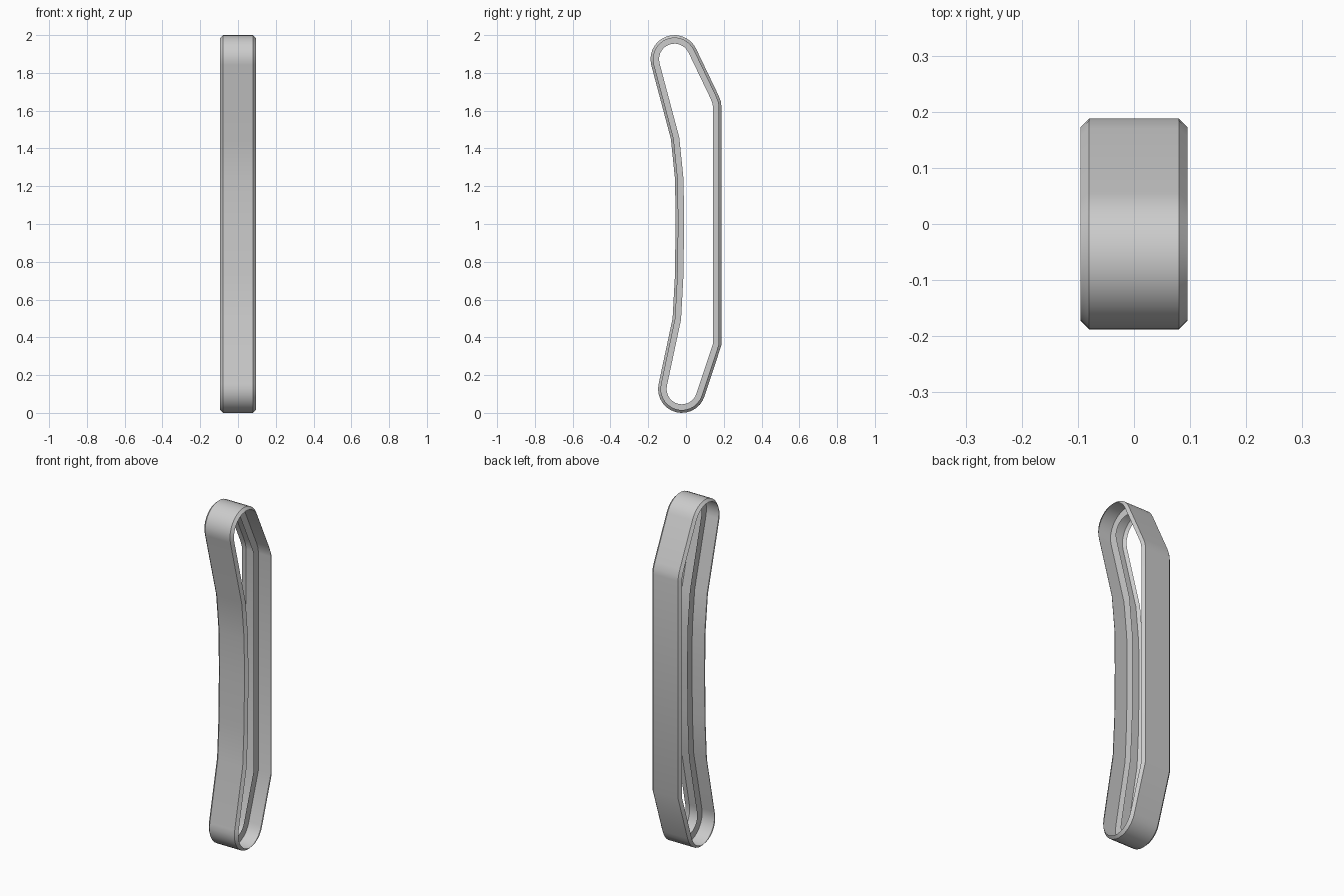
import bpy, bmesh
from math import sin, cos, radians
from mathutils import Vector

if "Cube" in bpy.data.objects:
    bpy.data.objects.remove(bpy.data.objects["Cube"])


def arc(cy, cz, r, a0, a1, n=14):
    angles = [radians(a0 + (a1 - a0) * i / n) for i in range(n + 1)]
    return [Vector((cy + r * cos(a), cz + r * sin(a))) for a in angles]


# Side outline of the belt (y, z), counter-clockwise
outline = [Vector(p) for p in [(0.188, 0.36), (0.188, 1.62), (0.184, 1.65), (0.17, 1.685)]]
outline += arc(-0.061, 1.873, 0.127, 24, 194)
outline += [Vector(p) for p in [(-0.08, 1.45), (-0.058, 1.235), (-0.055, 1.0),
                                (-0.059, 0.72), (-0.071, 0.5)]]
outline += arc(-0.022, 0.126, 0.126, 167, 344)


def inset(pts, d):
    """Move a closed outline inward by d with mitred corners."""
    out = []
    for i, p in enumerate(pts):
        a = (p - pts[i - 1]).normalized()
        b = (pts[(i + 1) % len(pts)] - p).normalized()
        n = Vector((-a.y - b.y, a.x + b.x)).normalized()
        out.append(p + n * d / n.dot(Vector((-a.y, a.x))))
    return out


def loop_strip(name, section):
    """Sweep a cross-section of (x, inset depth) pairs around the outline."""
    bm = bmesh.new()
    rings = [[bm.verts.new((x, p.x, p.y)) for p in inset(outline, d)] for x, d in section]
    n = len(outline)
    for r0, r1 in zip(rings, rings[1:]):
        for i in range(n):
            j = (i + 1) % n
            bm.faces.new((r0[i], r0[j], r1[j], r1[i]))
    bm.normal_update()
    bm.faces.ensure_lookup_table()
    # make the outer surface face outward
    if bm.faces[0].normal.y < 0:
        bmesh.ops.reverse_faces(bm, faces=bm.faces[:])
    mesh = bpy.data.meshes.new(name)
    bm.to_mesh(mesh)
    bm.free()
    ob = bpy.data.objects.new(name, mesh)
    bpy.context.collection.objects.link(ob)
    bpy.ops.object.select_all(action='DESELECT')
    ob.select_set(True)
    bpy.context.view_layer.objects.active = ob
    bpy.ops.object.shade_smooth_by_angle(angle=radians(30))


# Thin belt skin with chamfered rims
loop_strip("belt_skin", [(-0.095, 0.015), (-0.08, 0), (0.08, 0), (0.095, 0.015)])

# Thin guide fin along the inside centre line
loop_strip("guide_fin", [(0, 0), (0, 0.045)])
